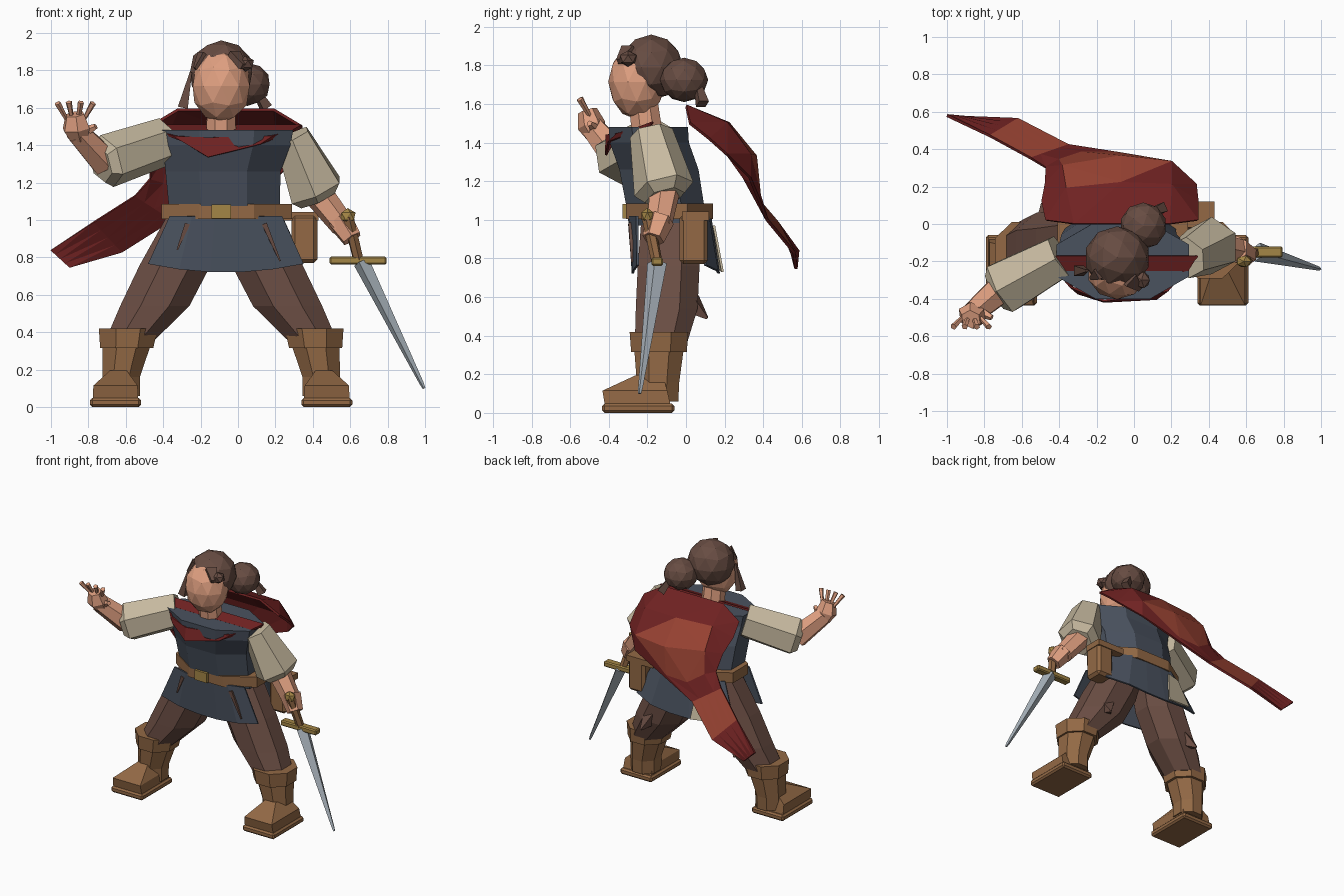
import bpy, bmesh, math
from mathutils import Vector, Matrix


def mat(name, rgb):
    m = bpy.data.materials.new(name)
    lin = [((c / 255 + 0.055) / 1.055) ** 2.4 for c in rgb]
    m.diffuse_color = (*lin, 1)
    return m


SKIN = mat("skin", (224, 160, 129))
HAIR = mat("hair_brown", (103, 76, 66))
BLUE = mat("slate_cloth", (74, 82, 95))
LINEN = mat("linen", (199, 186, 160))
LEATHER = mat("leather", (147, 105, 69))
PANTS = mat("trouser_brown", (106, 77, 67))
RED = mat("dark_red", (112, 34, 34))
RUST = mat("rust_red", (152, 66, 50))
STEEL = mat("steel", (168, 178, 186))
BRASS = mat("brass", (164, 134, 70))
CX = -0.09  # mirror line of the legs


def make(name, bm, *mats, recalc=True):
    if recalc:
        bmesh.ops.recalc_face_normals(bm, faces=bm.faces)
    me = bpy.data.meshes.new(name)
    bm.to_mesh(me)
    bm.free()
    for m in mats:
        me.materials.append(m)
    ob = bpy.data.objects.new(name, me)
    bpy.context.collection.objects.link(ob)
    return ob


def loft(name, rings, m, n=8, axis=None, phase=0.5):
    """Rings of (x, y, z, rx, ry), level or turned square to an axis."""
    bm = bmesh.new()
    q = Vector(axis).to_track_quat('Z', 'Y') if axis else Matrix.Identity(3).to_quaternion()
    k = 1 / math.cos(math.pi / n) if phase else 1
    loops = []
    for x, y, z, rx, ry in rings:
        loop = []
        for i in range(n):
            a = 2 * math.pi * (i + phase) / n
            p = q @ Vector((k * rx * math.cos(a), k * ry * math.sin(a), 0))
            loop.append(bm.verts.new(p + Vector((x, y, z))))
        loops.append(loop)
    for a, b in zip(loops, loops[1:]):
        for i in range(n):
            j = (i + 1) % n
            bm.faces.new((a[i], a[j], b[j], b[i]))
    bm.faces.new(loops[0])
    bm.faces.new(loops[-1])
    return make(name, bm, m)


def rod(name, a, b, ra, rb, m, n=6):
    axis = Vector(b) - Vector(a)
    return loft(name, [(*a, ra, ra), (*b, rb, rb)], m, n, axis)


def box(name, c, s, m, bevel=0.0):
    bm = bmesh.new()
    bmesh.ops.create_cube(bm, size=1, matrix=Matrix.Translation(c) @ Matrix.Diagonal((*s, 1)))
    if bevel:
        bmesh.ops.bevel(bm, geom=bm.edges[:], offset=bevel, segments=1, affect='EDGES')
    return make(name, bm, m)


def ball(name, c, r, m, sub=2):
    bm = bmesh.new()
    bmesh.ops.create_icosphere(bm, subdivisions=sub, radius=1,
                               matrix=Matrix.Translation(c) @ Matrix.Diagonal((*r, 1)))
    return make(name, bm, m)


def sheet(name, rows, mats, rule=None, thick=0.012):
    """Thin cloth; rule(centre, row) colours the outside, the last colour lines it."""
    bm = bmesh.new()
    vs = [[bm.verts.new(p) for p in row] for row in rows]
    for r, (a, b) in enumerate(zip(vs, vs[1:])):
        for i in range(len(a) - 1):
            f = bm.faces.new((b[i], b[i + 1], a[i + 1], a[i]))
            if rule:
                for t in bmesh.ops.triangulate(bm, faces=[f])["faces"]:
                    t.material_index = rule(t.calc_center_median(), r)
    bm.normal_update()
    if sum(f.normal.y * f.calc_area() for f in bm.faces) < 0:
        bmesh.ops.reverse_faces(bm, faces=bm.faces[:])
    ob = make(name, bm, *mats, recalc=False)
    mod = ob.modifiers.new("thickness", 'SOLIDIFY')
    mod.thickness, mod.offset = thick, 0
    mod.material_offset = mod.material_offset_rim = len(mats) - 1
    return ob


# Head, neck and hair
ball("head", (-0.09, -0.255, 1.715), (0.16, 0.148, 0.195), SKIN)
rod("neck", (-0.09, -0.2, 1.44), (-0.09, -0.22, 1.6), 0.08, 0.075, SKIN, 8)
ball("hair_cap", (-0.09, -0.18, 1.79), (0.175, 0.168, 0.17), HAIR)
ball("hair_bun", (0.05, -0.01, 1.725), (0.125, 0.125, 0.115), HAIR)
ball("hair_knot", (0.04, -0.3, 1.835), (0.05, 0.05, 0.042), HAIR, 1)
rod("side_strand", (-0.252, -0.25, 1.79), (-0.295, -0.25, 1.6), 0.006, 0.027, HAIR, 4)
rod("bun_tail", (0.09, 0.06, 1.7), (0.15, 0.085, 1.6), 0.015, 0.027, HAIR, 4)
rod("fringe_right", (-0.03, -0.29, 1.87), (0.03, -0.345, 1.82), 0.04, 0.015, HAIR, 4)
rod("fringe_left", (-0.18, -0.26, 1.88), (-0.23, -0.29, 1.81), 0.03, 0.008, HAIR, 4)

# Torso, belt and buckle
loft("vest", [(-0.07, -0.09, 0.97, 0.29, 0.2), (-0.08, -0.14, 1.26, 0.308, 0.205),
              (-0.06, -0.19, 1.4, 0.34, 0.205), (-0.06, -0.195, 1.48, 0.355, 0.205)], BLUE)
loft("belt", [(-0.06, -0.085, 1.005, 0.35, 0.225), (-0.06, -0.085, 1.085, 0.35, 0.225)], LEATHER)
box("buckle", (-0.09, -0.315, 1.045), (0.105, 0.03, 0.075), BRASS)

# Split skirt, with a linen shirt tail behind
skirt = {"front": (-1, -0.275, 0.2, 0.025), "back": (1, 0.17, 0.4, 0.07)}
for side, (s, y, round_top, round_hem) in skirt.items():
    top, hem = [], []
    for i in range(6):
        t = i / 5 * 2 - 1
        top.append((-0.065 + 0.3 * t, -0.085 + s * 0.21 * (1 - round_top * t ** 4), 1.02))
        hem.append((-0.065 + 0.415 * t, y - s * round_hem * t ** 4, 0.72 + 0.045 * t * t))
    sheet("skirt_" + side, [top, hem], [BLUE])
sheet("shirt_tail", [[(-0.31, 0.115, 0.97), (-0.2, 0.145, 0.97)],
                     [(-0.37, 0.17, 0.75), (-0.17, 0.19, 0.73)]], [LINEN])
for a, b in (((-0.27, -0.285, 0.98), (-0.325, -0.285, 0.84)), ((0.14, -0.285, 0.98), (0.225, -0.28, 0.78))):
    rod("strap_end", b, a, 0.004, 0.014, PANTS, 4)

# Legs and boots
for s, side in ((-1, "left"), (1, "right")):
    def X(d):
        return CX + s * d
    loft(side + "_leg", [(X(0.14), -0.07, 1.02, 0.15, 0.16), (X(0.245), -0.09, 0.76, 0.19, 0.16),
                         (X(0.355), -0.1, 0.54, 0.185, 0.16), (X(0.485), -0.13, 0.36, 0.132, 0.135)], PANTS)
    rod(side + "_trouser_fold", (X(0.37), 0.02, 0.57), (X(0.4), 0.11, 0.49), 0.05, 0.006, PANTS, 4)
    loft(side + "_boot_cuff", [(X(0.505), -0.14, 0.315, 0.142, 0.144),
                               (X(0.497), -0.14, 0.42, 0.157, 0.152)], LEATHER)
    loft(side + "_boot_shaft", [(X(0.535), -0.145, 0.06, 0.1, 0.105), (X(0.535), -0.145, 0.16, 0.1, 0.11),
                                (X(0.505), -0.14, 0.33, 0.128, 0.128)], LEATHER)
    loft(side + "_foot", [(X(0.565), -0.25, 0.04, 0.122, 0.17), (X(0.565), -0.265, 0.115, 0.118, 0.168),
                          (X(0.55), -0.19, 0.195, 0.045, 0.07)], LEATHER, 4)
    box(side + "_sole", (X(0.565), -0.247, 0.024), (0.272, 0.375, 0.047), LEATHER, 0.012)

# Hip pouch
box("pouch", (0.355, 0.04, 0.9), (0.14, 0.145, 0.26), LEATHER, 0.02)
box("pouch_strap", (0.315, 0.05, 1.02), (0.23, 0.14, 0.045), LEATHER)

# Raised arm with open hand
ax = (-0.3, -0.17, -0.1)
loft("left_sleeve", [(-0.39, -0.17, 1.42, 0.11, 0.112), (-0.7, -0.34, 1.315, 0.138, 0.125),
                     (-0.735, -0.36, 1.3, 0.1, 0.09)], LINEN, 6, ax)
rod("left_forearm", (-0.71, -0.345, 1.31), (-0.86, -0.475, 1.47), 0.075, 0.058, SKIN)
loft("left_palm", [(-0.85, -0.465, 1.43, 0.055, 0.05), (-0.865, -0.49, 1.49, 0.08, 0.072),
                   (-0.872, -0.51, 1.565, 0.055, 0.05)], SKIN, 6, (-0.02, -0.04, 0.13), 0)
for i, x in enumerate((-0.965, -0.905, -0.84, -0.775)):
    rod("left_finger", (-0.87 + (x + 0.87) * 0.5, -0.5, 1.54), (x, -0.55, 1.625 + 0.005 * (i in (1, 2))),
        0.009, 0.014, SKIN, 5)
rod("left_thumb", (-0.82, -0.47, 1.47), (-0.76, -0.5, 1.5), 0.025, 0.013, SKIN, 5)

# Lowered arm
ax = (0.15, 0.08, -0.33)
loft("right_sleeve", [(0.285, -0.18, 1.45, 0.1, 0.09), (0.415, -0.115, 1.16, 0.135, 0.14),
                      (0.43, -0.11, 1.115, 0.09, 0.1)], LINEN, 6, ax)
rod("right_forearm", (0.42, -0.11, 1.15), (0.56, -0.14, 0.97), 0.07, 0.058, SKIN)
rod("right_hand", (0.545, -0.135, 1.0), (0.61, -0.17, 0.9), 0.065, 0.05, SKIN)

# Sword
ball("pommel", (0.587, -0.2, 1.02), (0.046, 0.035, 0.043), BRASS, 1)
rod("grip", (0.587, -0.2, 1.02), (0.645, -0.15, 0.78), 0.028, 0.025, LEATHER)
box("guard", (0.642, -0.15, 0.783), (0.305, 0.06, 0.042), BRASS, 0.008)
tip, base = Vector((0.995, -0.24, 0.1)), Vector((0.66, -0.15, 0.775))
loft("blade", [(*base, 0.052, 0.045), (*base.lerp(tip, 0.96), 0.012, 0.012), (*tip, 0.008, 0.008)],
     STEEL, 4, tip - base, 0)

# Collar band and front scarf
sheet("collar_band", [[(-0.48, -0.17, 1.505), (0.34, -0.17, 1.505)],
                      [(-0.43, -0.25, 1.475), (0.29, -0.25, 1.475)]], [RED])
sheet("scarf_front", [[(-0.48, -0.17, 1.505), (-0.34, -0.335, 1.45), (-0.16, -0.41, 1.44),
                       (0.18, -0.355, 1.45), (0.34, -0.17, 1.505)],
                      [(-0.465, -0.185, 1.485), (-0.3, -0.37, 1.42), (-0.16, -0.415, 1.335),
                       (0.12, -0.4, 1.405), (0.325, -0.185, 1.485)]], [RED])


# Cape sweeping into a long tail
def span(a, b):
    return [Vector(a).lerp(Vector(b), i / 4) for i in range(5)]


cape = [
    [(-0.47, 0.02, 1.5), (-0.32, 0, 1.59), (-0.07, 0.0, 1.59), (0.19, 0, 1.59), (0.34, 0.02, 1.5)],
    [(-0.49, 0.12, 1.42), (-0.36, 0.19, 1.5), (-0.07, 0.22, 1.5), (0.2, 0.21, 1.5), (0.34, 0.12, 1.42)],
    [(-0.47, 0.22, 1.33), (-0.38, 0.31, 1.36), (-0.07, 0.36, 1.33), (0.2, 0.33, 1.34), (0.33, 0.21, 1.34)],
    [(-0.47, 0.3, 1.22), (-0.4, 0.34, 1.2), (-0.28, 0.38, 1.12), (-0.1, 0.38, 1.13), (0.2, 0.33, 1.22)],
    span((-0.55, 0.35, 1.13), (-0.35, 0.42, 1.0)),
    span((-0.77, 0.47, 0.99), (-0.62, 0.56, 0.83)),
    span((-1.0, 0.58, 0.84), (-0.9, 0.57, 0.745)),
]
sheet("cape", cape, [RUST, RED],
      lambda c, r: int(not (r == 4 or r in (1, 2) and -0.38 < c.x < 0.1)), 0.016)
